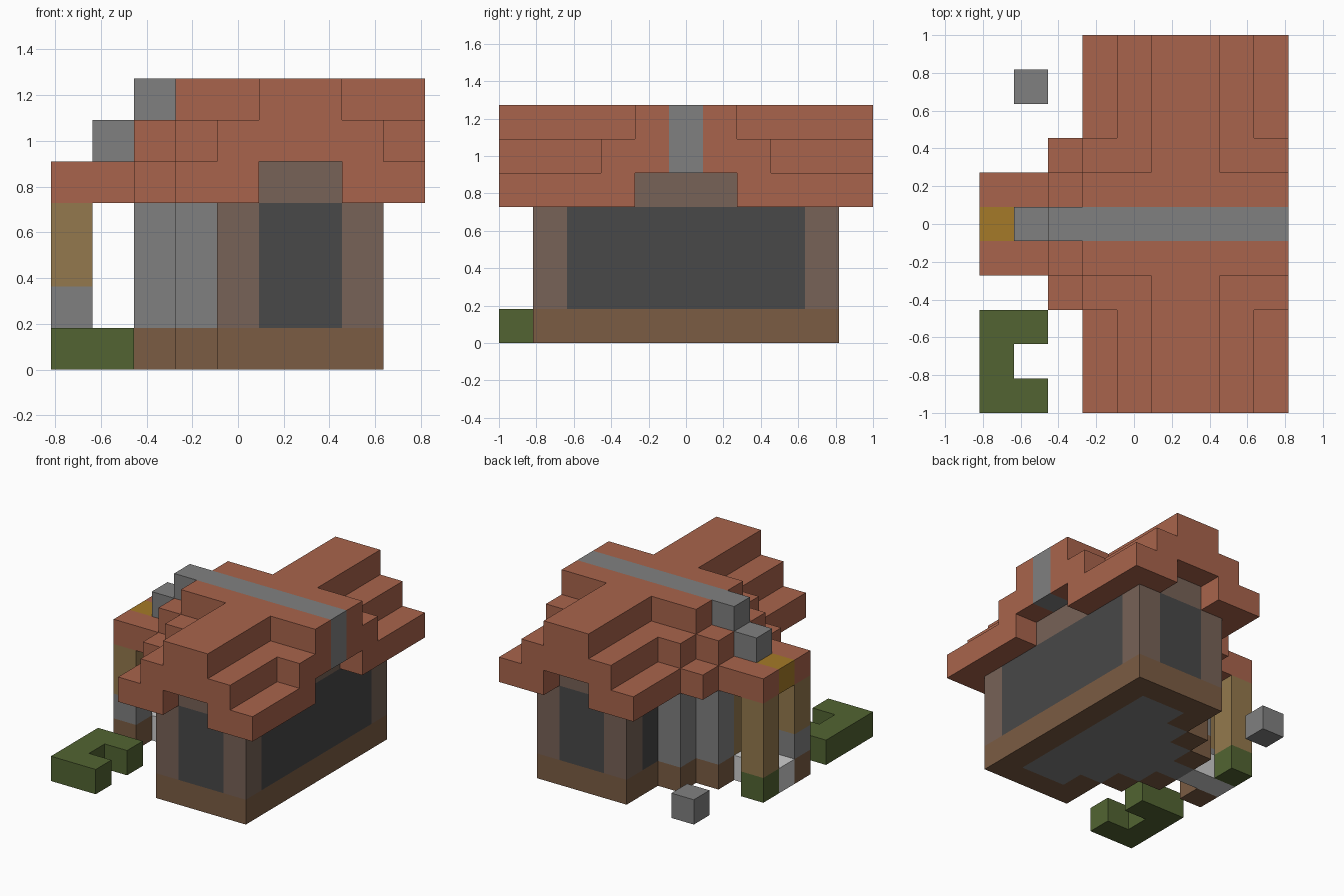
import bpy
import bmesh
from mathutils import Vector

cube = bpy.data.objects.get("Cube")
if cube:
    bpy.data.objects.remove(cube, do_unlink=True)

COUNT_X, COUNT_Y = 9, 11
UNIT = 2 / COUNT_Y
cells = {}      # block position -> part name
parts = {}      # part name -> material


def material(name, hex_code):
    """Flat material from an sRGB hex colour."""
    srgb = [int(hex_code[n:n + 2], 16) / 255 for n in range(0, 6, 2)]
    colour = [((c + 0.055) / 1.055) ** 2.4 for c in srgb] + [1]
    mat = bpy.data.materials.new(name)
    mat.use_nodes = True
    mat.diffuse_color = colour
    mat.node_tree.nodes["Principled BSDF"].inputs["Base Color"].default_value = colour
    return mat


def fill(name, mat, xs, ys, zs, mirrored=False):
    """Fill a range of blocks; optionally repeat it mirrored front to back."""
    parts[name] = mat
    for i in range(*xs):
        for j in range(*ys):
            for k in range(*zs):
                cells[i, j, k] = name
                if mirrored:
                    cells[i, COUNT_Y - 1 - j, k] = name


def build_part(name, mat):
    """Make one mesh from the outer faces of a part's blocks."""
    bm = bmesh.new()
    for cell, owner in cells.items():
        if owner != name:
            continue
        for axis in range(3):
            for side in (0, 1):
                neighbour = list(cell)
                neighbour[axis] += 2 * side - 1
                if tuple(neighbour) in cells:
                    continue
                u, v = (axis + 1) % 3, (axis + 2) % 3
                loop = []
                for a, b in ((0, 0), (1, 0), (1, 1), (0, 1)):
                    p = Vector(cell)
                    p[axis] += side
                    p[u] += a
                    p[v] += b
                    p -= Vector((COUNT_X / 2, COUNT_Y / 2, 0))
                    loop.append(bm.verts.new(p * UNIT))
                bm.faces.new(loop if side else loop[::-1])
    bmesh.ops.remove_doubles(bm, verts=bm.verts[:], dist=UNIT / 100)
    bmesh.ops.dissolve_limit(bm, angle_limit=0.01, verts=bm.verts[:], edges=bm.edges[:])
    mesh = bpy.data.meshes.new(name)
    bm.to_mesh(mesh)
    bm.free()
    mesh.materials.append(mat)
    bpy.context.collection.objects.link(bpy.data.objects.new(name, mesh))


terracotta = material("terracotta_tiles", "A9644C")
earth = material("brown_earth", "7B5C43")
clay = material("clay_wall", "776257")
glass = material("dark_glass", "484848")
stone = material("grey_stone", "808080")
timber = material("tan_timber", "94794D")
gold = material("gold", "A57A28")
leaf = material("leaf_green", "526432")
pale = material("pale_stone", "CDCDCD")

# Foundation ring with stepped bay, and stone floor inside it
GROUND = (0, 1)
fill("foundation", earth, (4, 8), (1, 10), GROUND)
fill("foundation", earth, (3, 4), (3, 8), GROUND)
fill("foundation", earth, (2, 3), (4, 7), GROUND)
fill("floor", stone, (5, 7), (2, 9), GROUND)
fill("floor", stone, (4, 5), (3, 8), GROUND)
fill("floor", stone, (3, 4), (4, 7), GROUND)
fill("floor", stone, (2, 3), (5, 6), GROUND)

# Corner posts and windows
STOREY = (1, 4)
for post in (4, 7):
    fill("corner_posts", clay, (post, post + 1), (1, 2), STOREY, True)
fill("end_windows", glass, (5, 7), (1, 2), STOREY, True)
fill("long_window", glass, (7, 8), (2, 9), STOREY)
fill("bay_windows", glass, (4, 5), (2, 3), STOREY, True)

# Stepped stone bay with the door
fill("stone_bay", stone, (3, 4), (3, 4), STOREY, True)
fill("stone_bay", stone, (2, 3), (4, 5), STOREY, True)
fill("door", timber, (2, 3), (5, 6), STOREY)

# Gable walls under the roof
EAVES, MIDDLE, RIDGE = (4, 5), (5, 6), (6, 7)
fill("gable_walls", clay, (5, 7), (1, 10), EAVES)
fill("gable_walls", clay, (7, 8), (4, 7), EAVES)

# Crossed stepped roof, lowest tier first
fill("roof", terracotta, (3, 5), (0, 6), EAVES, True)
fill("roof", terracotta, (7, 9), (0, 4), EAVES, True)
fill("roof", terracotta, (2, 3), (3, 8), EAVES)
fill("roof", terracotta, (0, 2), (4, 7), EAVES)
fill("roof", terracotta, (4, 8), (0, 11), MIDDLE)
fill("roof", terracotta, (3, 9), (3, 8), MIDDLE)
fill("roof", terracotta, (2, 3), (4, 7), MIDDLE)
fill("roof", terracotta, (5, 7), (0, 11), RIDGE)
fill("roof", terracotta, (3, 9), (4, 7), RIDGE)

# Stone ridge beam stepping down to the gold porch block
fill("ridge_beam", stone, (2, 9), (5, 6), RIDGE)
fill("ridge_beam", stone, (8, 9), (5, 6), MIDDLE)
fill("ridge_beam", stone, (1, 2), (5, 6), MIDDLE)
fill("porch_keystone", gold, (0, 1), (5, 6), EAVES)

# Porch posts on their footings, with the path between
fill("porch_posts", timber, (0, 1), (4, 5), STOREY, True)
fill("post_plinth", stone, (0, 1), (4, 5), (1, 2))
fill("post_footing", earth, (0, 1), (4, 5), GROUND)
fill("post_shrub", leaf, (0, 1), (6, 7), GROUND)
fill("door_path", pale, (0, 2), (5, 6), GROUND)

# Garden hedge and loose stone
fill("hedge", leaf, (0, 1), (0, 3), GROUND)
for row in (0, 2):
    fill("hedge", leaf, (1, 2), (row, row + 1), GROUND)
fill("garden_stone", stone, (1, 2), (9, 10), GROUND)

for part_name, part_material in parts.items():
    build_part(part_name, part_material)
